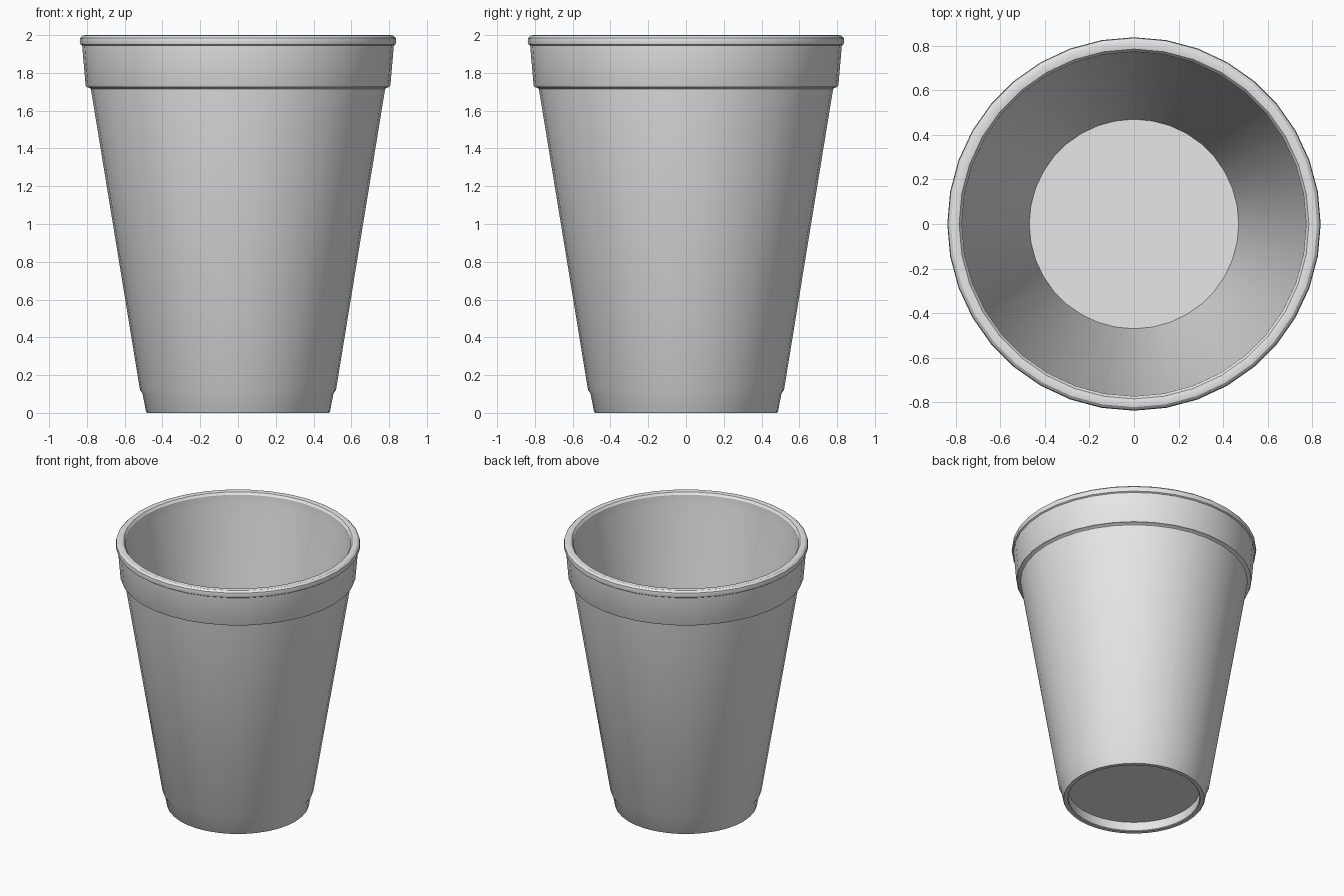
import bpy, bmesh, math

if "Cube" in bpy.data.objects:
    bpy.data.objects.remove(bpy.data.objects["Cube"])

SIDES = 36

# single foam colour
foam = bpy.data.materials.new("light_grey_foam")
foam.diffuse_color = (0.8, 0.8, 0.8, 1)
foam.use_nodes = True
foam.node_tree.nodes["Principled BSDF"].inputs["Base Color"].default_value = foam.diffuse_color

# (radius, height) from the underside of the floor, round the outside, to the floor inside
profile = [
    (0.45, 0.07), (0.45, 0.005), (0.455, 0.0),          # recessed base and foot ring
    (0.482, 0.0), (0.487, 0.006),
    (0.505, 0.10), (0.519, 0.122),                      # foot band
    (0.779, 1.715), (0.785, 1.72), (0.803, 1.726), (0.807, 1.735),  # wall and step
    (0.825, 1.944), (0.834, 1.95),                      # collar band
    (0.838, 1.965), (0.835, 1.985), (0.822, 1.997), (0.805, 2.0),   # rolled lip
    (0.785, 1.996), (0.773, 1.98), (0.77, 1.91),        # inner lip band
    (0.47, 0.10),                                       # inner wall
]


def revolve(name, pts):
    """Turn a profile about z and cap both ends with flat discs."""
    bm = bmesh.new()
    rings = []
    for r, z in pts:
        rings.append([bm.verts.new((r * math.cos(2 * math.pi * i / SIDES),
                                    r * math.sin(2 * math.pi * i / SIDES), z))
                      for i in range(SIDES)])
    for a, b in zip(rings, rings[1:]):
        for i in range(SIDES):
            j = (i + 1) % SIDES
            bm.faces.new((a[i], a[j], b[j], b[i]))
    bm.faces.new(rings[0][::-1])
    bm.faces.new(rings[-1])
    bmesh.ops.recalc_face_normals(bm, faces=bm.faces)
    mesh = bpy.data.meshes.new(name)
    bm.to_mesh(mesh)
    bm.free()
    obj = bpy.data.objects.new(name, mesh)
    bpy.context.collection.objects.link(obj)
    return obj


# cup
cup = revolve("cup", profile)
cup.data.materials.append(foam)
bpy.context.view_layer.objects.active = cup
cup.select_set(True)
bpy.ops.object.shade_smooth_by_angle(angle=math.radians(30))
